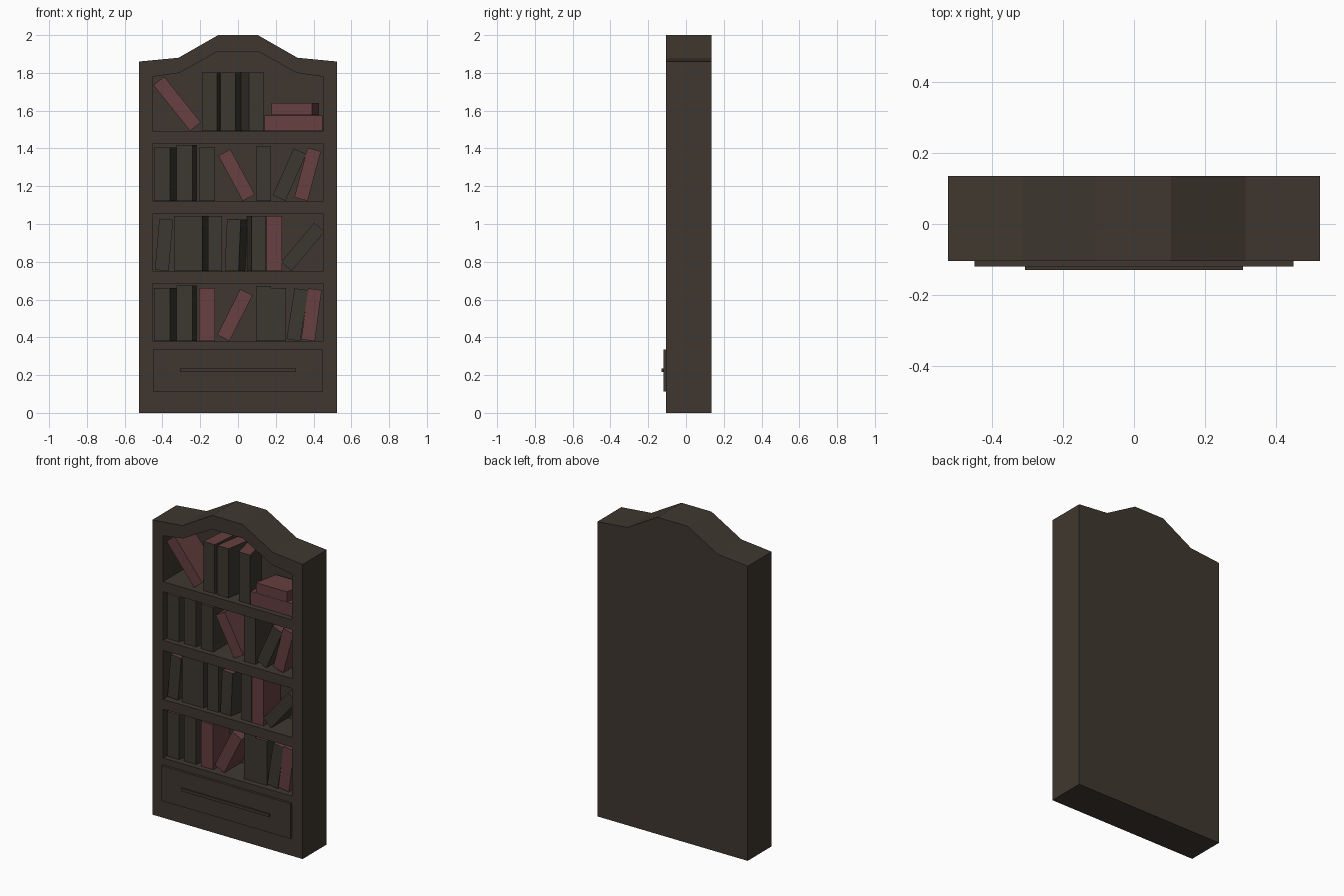
import bpy, bmesh, math
from mathutils import Vector

if "Cube" in bpy.data.objects:
    bpy.data.objects.remove(bpy.data.objects["Cube"])


def material(name, rgb):
    m = bpy.data.materials.new(name)
    m.diffuse_color = (*rgb, 1)
    m.use_nodes = True
    m.node_tree.nodes["Principled BSDF"].inputs["Base Color"].default_value = m.diffuse_color
    return m


WOOD = material("dark_wood", (0.050, 0.039, 0.029))
DARK = material("dark_book_cover", (0.046, 0.040, 0.031))
RED = material("red_book_cover", (0.135, 0.050, 0.050))


def prism(name, profile, y0, y1, mats, shift=0.0):
    """Extrude an x-z profile from y0 to y1; shift slides the back sideways."""
    bm = bmesh.new()
    f = [bm.verts.new((x, y0, z)) for x, z in profile]
    b = [bm.verts.new((x + shift, y1, z)) for x, z in profile]
    bm.faces.new(f)
    bm.faces.new(b[::-1])
    for i in range(len(f)):
        j = (i + 1) % len(f)
        bm.faces.new((f[j], f[i], b[i], b[j]))
    bmesh.ops.recalc_face_normals(bm, faces=bm.faces)
    me = bpy.data.meshes.new(name)
    bm.to_mesh(me)
    bm.free()
    for m in mats:
        me.materials.append(m)
    ob = bpy.data.objects.new(name, me)
    bpy.context.collection.objects.link(ob)
    return ob


def rect(w, z0, z1, cx=0.0):
    return [(cx - w, z0), (cx + w, z0), (cx + w, z1), (cx - w, z1)]


def arched(z0, half):
    """Closed profile: flat bottom, symmetric stepped arch on top."""
    w = half[0][0]
    return [(-w, z0), (w, z0)] + half + [(-x, z) for x, z in half[::-1]]


# Cabinet body with arched top
body = prism("cabinet", arched(0, [(0.525, 1.86), (0.315, 1.88), (0.105, 2.0)]),
             -0.105, 0.135, [WOOD])

# Shelf recesses, evenly spaced, the top one following the arch
FLOORS = [1.49 - 0.371 * i for i in range(4)]
holes = [arched(FLOORS[0], [(0.45, 1.78), (0.31, 1.8), (0.11, 1.912)])]
holes += [rect(0.45, z, z + 0.308) for z in FLOORS[1:]]
bpy.context.view_layer.objects.active = body
for hole in holes:
    cutter = prism("shelf_cutter", hole, -0.3, 0.1, [WOOD])
    cutter.hide_render = True
    mod = body.modifiers.new("shelf", "BOOLEAN")
    mod.operation = "DIFFERENCE"
    mod.solver = "EXACT"
    mod.object = cutter
    bpy.ops.object.modifier_apply(modifier=mod.name)
    bpy.data.objects.remove(cutter)

# Drawer front and its long handle
prism("drawer_front", rect(0.45, 0.113, 0.335), -0.12, -0.1, [WOOD])
prism("drawer_handle", rect(0.307, 0.216, 0.234), -0.13, -0.115, [WOOD])


def book(row, x, lean=0, cover=DARK, shift=0, w=0.08, h=0.292):
    """Book from left bottom corner x, leaning right by lean degrees."""
    a = math.radians(lean)
    up = Vector((math.sin(a), math.cos(a)))
    side = Vector((up.y, -up.x))
    if lean:
        w, h = 0.073, 0.272
    if row == 0:
        h = 0.31
    o = Vector((x, FLOORS[row] + 0.003 + max(0, w * up.x)))
    prof = [o, o + side * w, o + side * w + up * h, o + up * h]
    ob = prism("book", prof, -0.075, 0.095, [cover, RED], shift)
    for p in ob.data.polygons:  # red upper edge
        if p.normal.z > 0.9:
            p.material_index = 1


# Top shelf: a leaning book, three upright, two lying flat
book(0, -0.254, -38.7, RED)
for x, s in ((-0.19, 0.015), (-0.093, 0.028), (0.058, -0.042)):
    book(0, x, shift=s)
prism("flat_book_lower", rect(0.153, 1.493, 1.575, 0.294), -0.075, 0.095, [RED])
prism("flat_book_upper", rect(0.108, 1.576, 1.64, 0.285), -0.075, 0.08, [RED], 0.032)

# Second and bottom shelves: the same trio at left, then single books
for row, third in ((1, DARK), (3, RED)):
    for i, cover in enumerate((DARK, DARK, third)):
        book(row, -0.444 + 0.119 * i, 0, cover, 0.042 - 0.021 * i,
             0.085, 0.295 if i == 1 else 0.282)
    book(row, 0.094)
book(1, 0.025, -28.4, RED)
book(1, 0.184, 24)
book(1, 0.298, 15, RED)
book(3, -0.11, 26.6, RED)
book(3, 0.174, h=0.28)
book(3, 0.257, 9)
book(3, 0.335, 7.5, RED)

# Third shelf: a nearly full row
for x, s in ((-0.34, 0), (-0.264, 0.028), (-0.16, 0), (0.072, -0.025)):
    book(2, x, shift=s, w=0.076)
book(2, 0.152, 0, RED)
book(2, -0.44, 5)
book(2, -0.07, 2.5, shift=0.035)
book(2, 0.228, 40)
